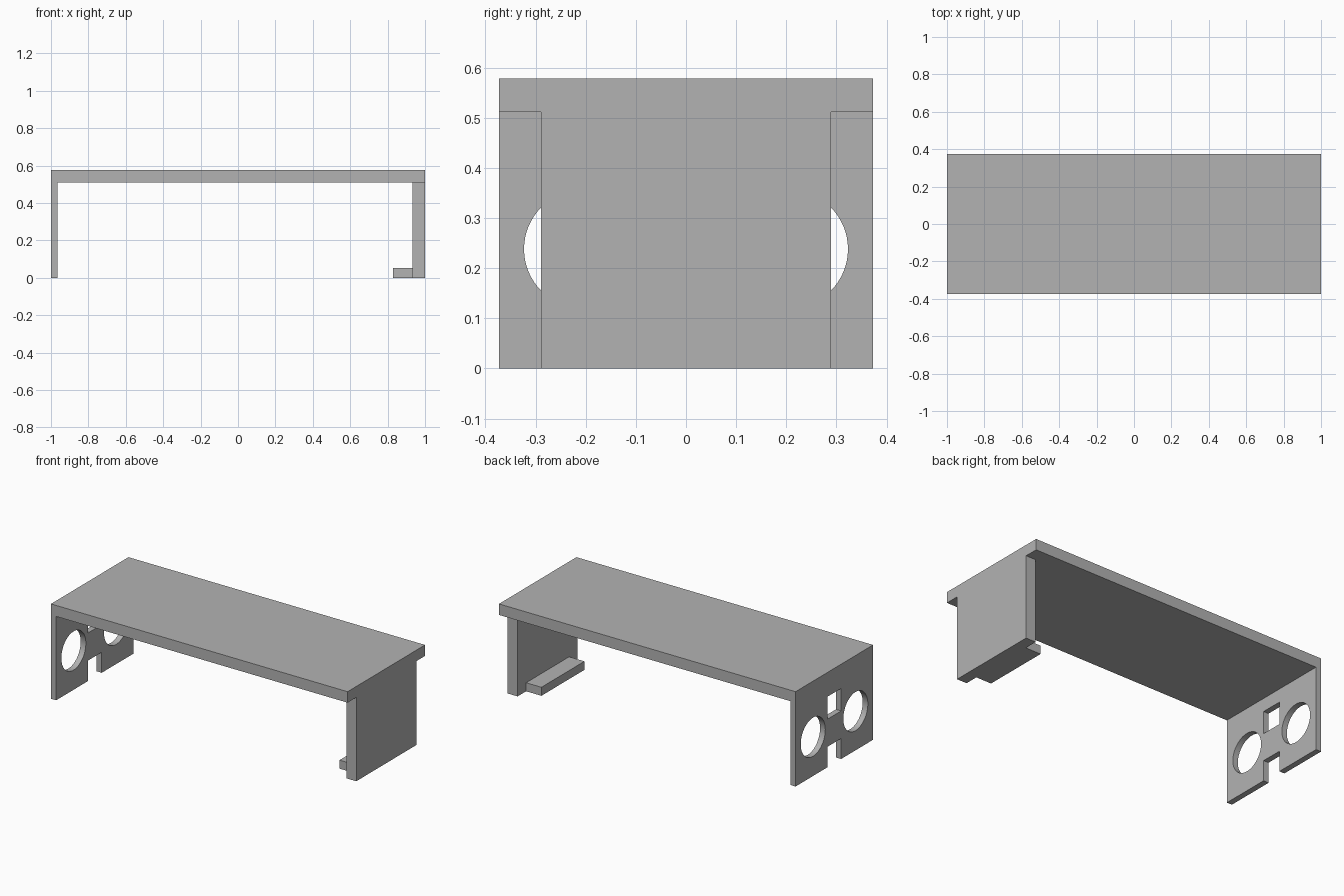
import bpy
import bmesh
from mathutils import Matrix, Vector

cube = bpy.data.objects.get("Cube")
if cube:
    bpy.data.objects.remove(cube, do_unlink=True)

grey = bpy.data.materials.new("grey")
grey.use_nodes = True
colour = (0.45, 0.45, 0.45, 1)
grey.diffuse_color = colour
grey.node_tree.nodes["Principled BSDF"].inputs["Base Color"].default_value = colour

DEPTH = 0.373       # half depth of the shelf
TOP, UNDER = 0.578, 0.511
INNER = -0.965      # inner face of the pierced side


def finish(name, bm):
    bmesh.ops.recalc_face_normals(bm, faces=bm.faces)
    mesh = bpy.data.meshes.new(name)
    bm.to_mesh(mesh)
    bm.free()
    mesh.materials.append(grey)
    obj = bpy.data.objects.new(name, mesh)
    bpy.context.collection.objects.link(obj)
    return obj


def box(name, x, y, z):
    """Box from (min, max) ranges on each axis."""
    bm = bmesh.new()
    bmesh.ops.create_cube(bm, size=1)
    for v in bm.verts:
        v.co = Vector([r[0] if c < 0 else r[1] for c, r in zip(v.co, (x, y, z))])
    return finish(name, bm)


def disc(name, y, z, radius):
    """Cylinder along x through the pierced side."""
    bm = bmesh.new()
    turn = Matrix.Translation((-1, y, z)) @ Matrix.Rotation(1.5707963, 4, "Y")
    bmesh.ops.create_cone(bm, cap_ends=True, segments=64, radius1=radius,
                          radius2=radius, depth=0.2, matrix=turn)
    return finish(name, bm)


# Top slab and pierced side as one folded profile
bm = bmesh.new()
profile = [(-1, 0), (INNER, 0), (INNER, UNDER), (1, UNDER), (1, TOP), (-1, TOP)]
face = bm.faces.new([bm.verts.new((x, -DEPTH, z)) for x, z in profile])
swept = bmesh.ops.extrude_face_region(bm, geom=[face])["geom"]
bmesh.ops.translate(bm, vec=(0, 2 * DEPTH, 0),
                    verts=[g for g in swept if isinstance(g, bmesh.types.BMVert)])
shelf = finish("top_and_pierced_side", bm)

# Two round holes, a square window and a bottom notch
through, middle = (-1.1, -0.9), (-0.066, 0.066)
cutters = [disc("hole_cutter", side * 0.205, 0.238, 0.118) for side in (-1, 1)]
cutters.append(box("window_cutter", through, middle, (0.293, 0.43)))
cutters.append(box("notch_cutter", through, middle, (-0.1, 0.125)))
bpy.context.view_layer.objects.active = shelf
for cutter in cutters:
    mod = shelf.modifiers.new("cut", "BOOLEAN")
    mod.operation = "DIFFERENCE"
    mod.solver = "EXACT"
    mod.object = cutter
    bpy.ops.object.modifier_apply(modifier=mod.name)
    bpy.data.objects.remove(cutter, do_unlink=True)

bpy.ops.object.select_all(action="DESELECT")
shelf.select_set(True)
bpy.ops.object.shade_smooth_by_angle()

# Solid side with a small inner ledge
box("solid_side", (0.933, 1), (-0.289, 0.289), (0, UNDER))
box("inner_ledge", (0.83, 0.933), (-0.207, 0.207), (0, 0.052))
